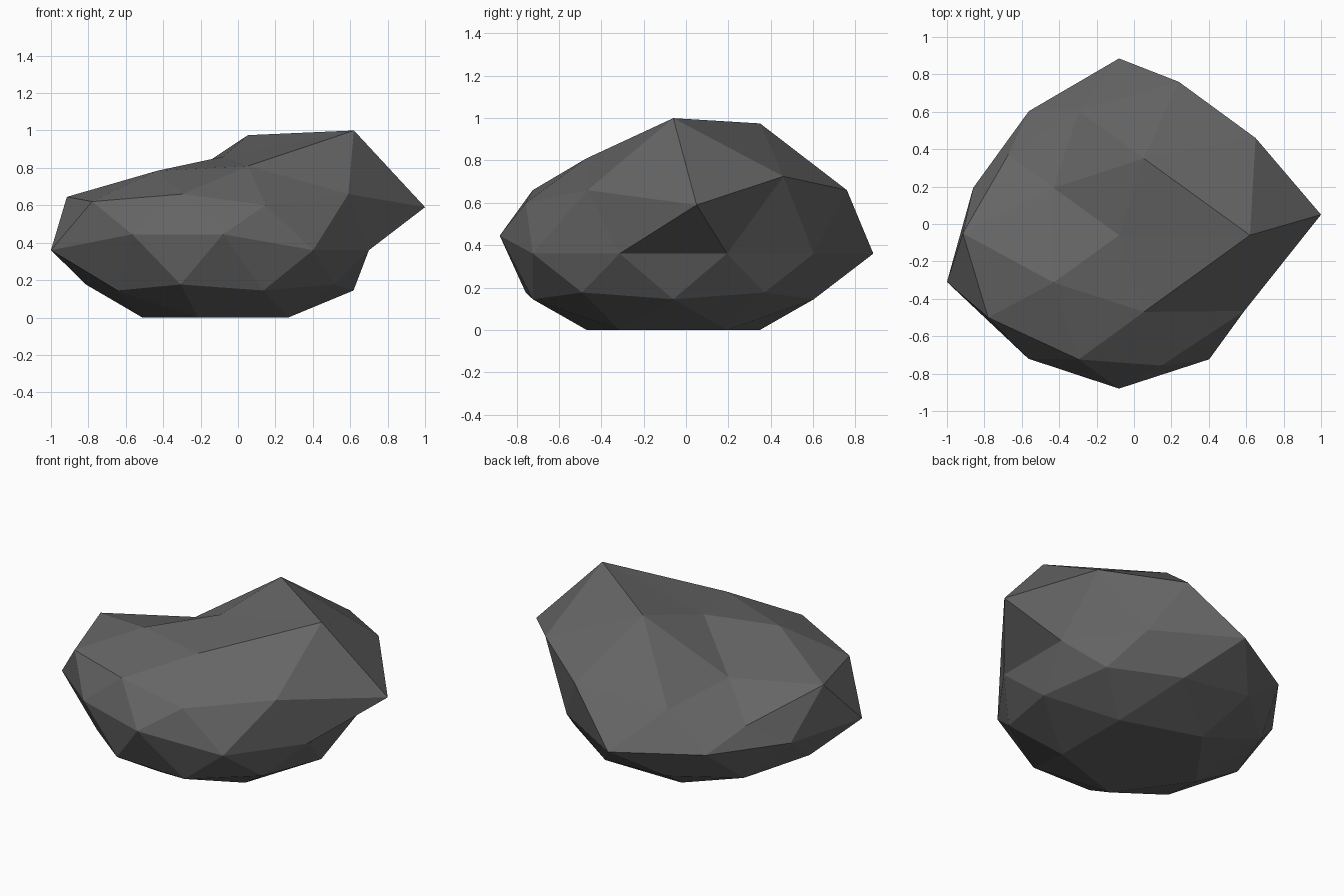
import bpy
import bmesh
from math import radians, cos, sin
from mathutils import Vector

cube = bpy.data.objects.get("Cube")
if cube:
    bpy.data.objects.remove(cube, do_unlink=True)

CENTRE = Vector((-0.08, -0.06, 0.36))
SIZE = Vector((0.82, 0.82, 0.41))

# Latitude heights of the vertex rings on the unit sphere
RINGS = {"equator": 0.0, "shoulder": 0.447, "band": 0.526, "crown": 0.851, "tip": 1.0}

# Stone: a flattened low-poly ball with a level base
bm = bmesh.new()
bmesh.ops.create_icosphere(bm, subdivisions=2, radius=1.0)
unit = {v: v.co.copy() for v in bm.verts}
for v in bm.verts:
    v.co = CENTRE + v.co * SIZE
    if unit[v].z < -0.8:
        v.co.z = 0.0


def pull(ring, angle, x, y, z):
    """Move the vertex at this ring and compass angle to a new place."""
    height = RINGS[ring]
    r = (1 - height * height) ** 0.5
    a = radians(angle)
    want = Vector((r * cos(a), r * sin(a), height))
    vert = min(unit, key=lambda v: (unit[v] - want).length)
    vert.co = (x, y, z)


# Widest edge
pull("equator", 90, -0.08, 0.885, 0.36)
pull("equator", -90, -0.08, -0.88, 0.445)
pull("equator", -126, -0.565, -0.72, 0.445)
pull("equator", -162, -1.0, -0.31, 0.36)

# Shoulder corners, with the jutting point on the left
pull("shoulder", -72, 0.147, -0.757, 0.6)
pull("shoulder", -144, -0.78, -0.5, 0.62)
pull("shoulder", 144, -0.673, 0.37, 0.485)
pull("shoulder", 72, 0.24, 0.76, 0.66)
pull("shoulder", 0, 1.0, 0.05, 0.59)

# Band between the corners
pull("band", -108, -0.296, -0.724, 0.66)
pull("band", 180, -0.915, -0.05, 0.645)
pull("band", 36, 0.65, 0.46, 0.725)
pull("band", -36, 0.59, -0.465, 0.66)

# Crown, with the peak and the hollow behind it
pull("crown", 0, 0.62, -0.06, 1.0)
pull("crown", 72, 0.053, 0.35, 0.975)
pull("crown", 144, -0.43, 0.193, 0.655)
pull("crown", -144, -0.43, -0.313, 0.785)
pull("crown", -72, 0.053, -0.47, 0.81)
pull("tip", 0, -0.08, -0.06, 0.86)

bmesh.ops.recalc_face_normals(bm, faces=bm.faces)
mesh = bpy.data.meshes.new("rock")
bm.to_mesh(mesh)
bm.free()
rock = bpy.data.objects.new("rock", mesh)
bpy.context.collection.objects.link(rock)

# Dark grey stone
stone = bpy.data.materials.new("dark_grey_stone")
stone.use_nodes = True
colour = (0.13, 0.13, 0.13, 1.0)
stone.diffuse_color = colour
stone.node_tree.nodes["Principled BSDF"].inputs["Base Color"].default_value = colour
mesh.materials.append(stone)
